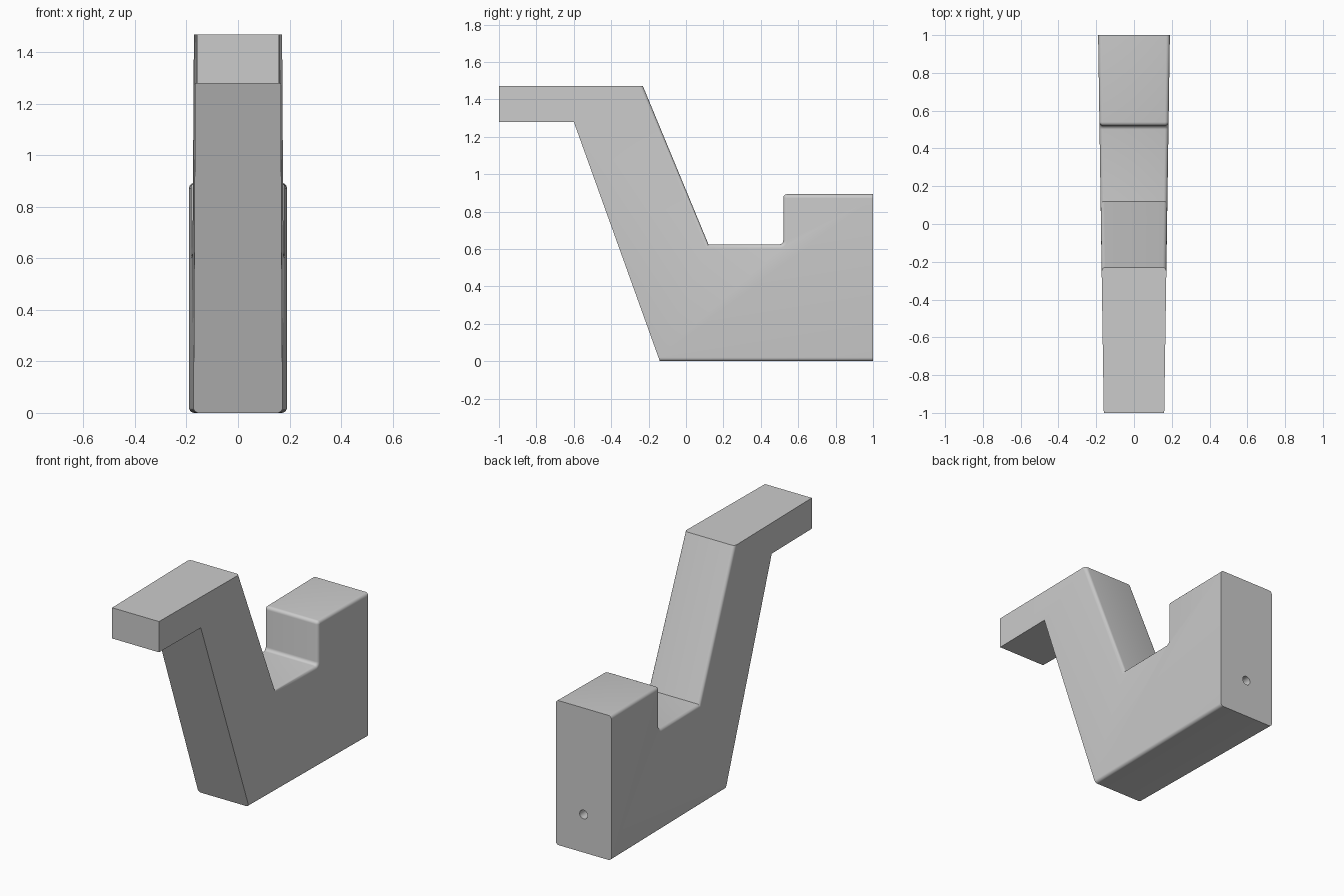
import bpy, bmesh, math
from mathutils import Vector

cube = bpy.data.objects.get("Cube")
if cube:
    bpy.data.objects.remove(cube, do_unlink=True)

grey = bpy.data.materials.new("plain grey")
grey.use_nodes = True
colour = (0.6, 0.6, 0.6, 1)
grey.diffuse_color = colour
grey.node_tree.nodes["Principled BSDF"].inputs["Base Color"].default_value = colour

# Side outline (y, z), starting at the lower front corner
outline = [(-0.14, 0), (1, 0), (1, 0.893), (0.52, 0.893), (0.52, 0.625),
           (0.12, 0.625), (-0.23, 1.47), (-1, 1.47), (-1, 1.28), (-0.6, 1.28)]
ROUND = 0.02


def half_width(y):
    return 0.175 + 0.015 * y


def near(co, point):
    return (Vector((co.y, co.z)) - Vector(point)).length < 1e-4


def is_side(edge):
    a, b = edge.verts
    return a.co.x * b.co.x > 0


# Hook body: extruded outline that widens towards the back
bm = bmesh.new()
left = [bm.verts.new((half_width(y), y, z)) for y, z in outline]
right = [bm.verts.new((-half_width(y), y, z)) for y, z in outline]
bm.faces.new(left)
bm.faces.new(right[::-1])
n = len(outline)
for i in range(n):
    j = (i + 1) % n
    bm.faces.new((left[i], right[i], right[j], left[j]))
bmesh.ops.recalc_face_normals(bm, faces=bm.faces)

# Round the cross edges of the rear step
step = [e for e in bm.edges if not is_side(e)
        and any(near(e.verts[0].co, outline[k]) for k in (3, 4))]
bmesh.ops.bevel(bm, geom=step, offset=ROUND, segments=5, profile=0.5, affect='EDGES')


# Round the side edges of the base, seat, step and sloping back
def rounded_side(edge):
    if not is_side(edge):
        return False
    a, b = (v.co for v in edge.verts)
    base = max(a.z, b.z) < 0.001
    upper = (min(a.y, b.y) > -0.24 and min(a.z, b.z) > 0.6)
    rear = min(a.y, b.y) > 0.999
    return base or (upper and not rear)


bmesh.ops.bevel(bm, geom=[e for e in bm.edges if rounded_side(e)],
                offset=ROUND, segments=5, profile=0.5, affect='EDGES')
mesh = bpy.data.meshes.new("hook_body")
bm.to_mesh(mesh)
bm.free()
mesh.materials.append(grey)
body = bpy.data.objects.new("hook_body", mesh)
bpy.context.collection.objects.link(body)

# Screw hole in the back
bpy.ops.mesh.primitive_cylinder_add(vertices=32, radius=0.027, depth=0.5,
                                    location=(0, 1, 0.235),
                                    rotation=(math.pi / 2, 0, 0))
cutter = bpy.context.object
cutter.name = "hole_cutter"
cutter.hide_render = True
cutter.data.materials.append(grey)
bpy.ops.object.select_all(action='DESELECT')
body.select_set(True)
bpy.context.view_layer.objects.active = body
cut = body.modifiers.new("screw_hole", 'BOOLEAN')
cut.operation = 'DIFFERENCE'
cut.object = cutter
bpy.ops.object.modifier_apply(modifier=cut.name)
bpy.data.objects.remove(cutter, do_unlink=True)
bpy.ops.object.shade_smooth_by_angle(angle=math.radians(30))
